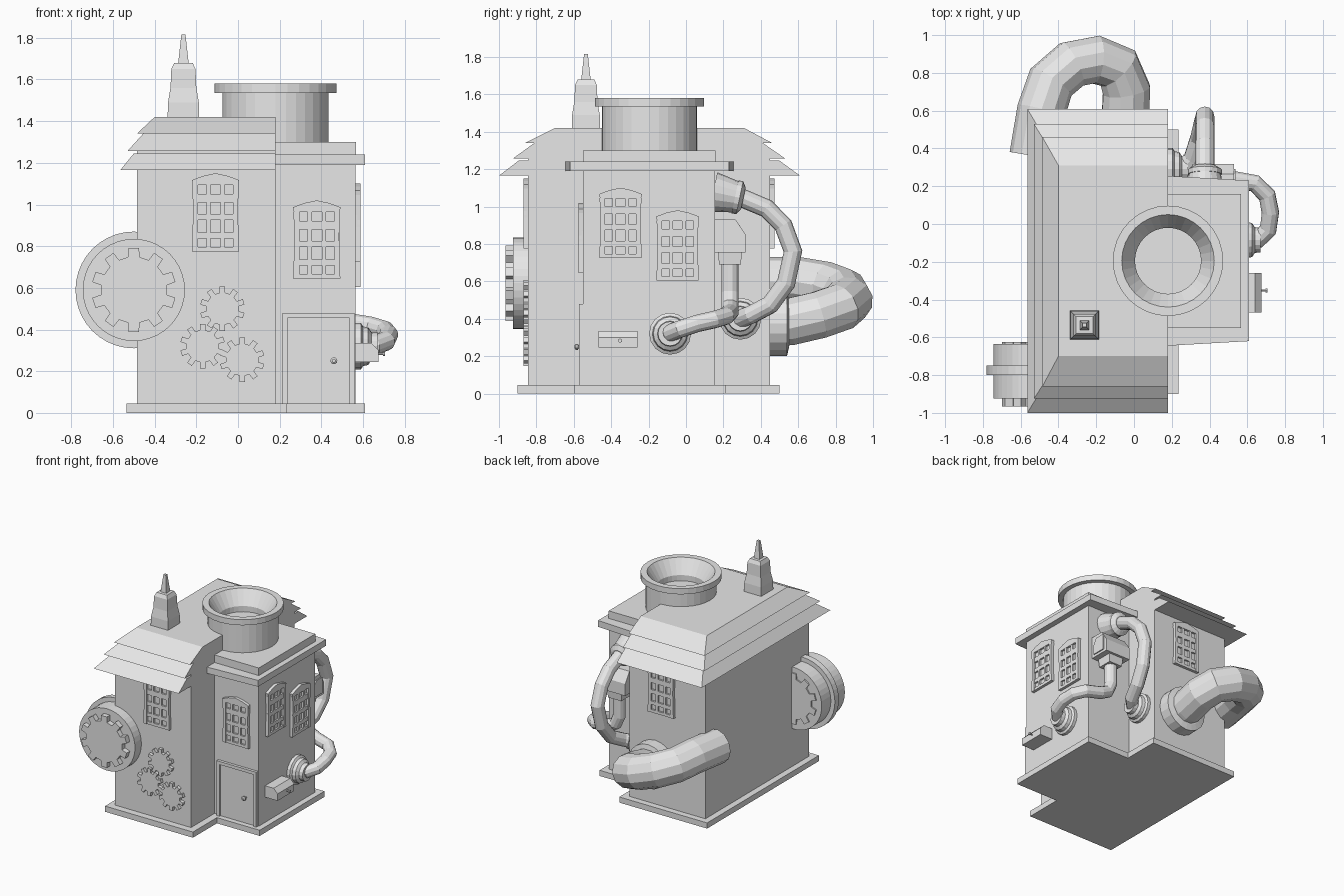
import bpy, bmesh, math
from mathutils import Matrix, Vector

if "Cube" in bpy.data.objects:
    bpy.data.objects.remove(bpy.data.objects["Cube"])

GREY = bpy.data.materials.new("light grey")
GREY.diffuse_color = (0.8, 0.8, 0.8, 1)
GREY.use_nodes = True
GREY.node_tree.nodes["Principled BSDF"].inputs["Base Color"].default_value = GREY.diffuse_color


def finish(name, bm, mat=Matrix()):
    bmesh.ops.recalc_face_normals(bm, faces=bm.faces)
    me = bpy.data.meshes.new(name)
    bm.to_mesh(me)
    bm.free()
    me.transform(mat)
    me.materials.append(GREY)
    ob = bpy.data.objects.new(name, me)
    bpy.context.collection.objects.link(ob)
    return ob


def loft(name, rings, mat=Matrix()):
    """Skin equal-length rings of points and cap both ends."""
    bm = bmesh.new()
    vs = [[bm.verts.new(p) for p in ring] for ring in rings]
    n = len(vs[0])
    for a, b in zip(vs, vs[1:]):
        for i in range(n):
            j = (i + 1) % n
            bm.faces.new((a[i], a[j], b[j], b[i]))
    bm.faces.new(vs[0])
    bm.faces.new(vs[-1])
    return finish(name, bm, mat)


def rect(x0, x1, y0, y1, z):
    return [(x0, y0, z), (x1, y0, z), (x1, y1, z), (x0, y1, z)]


def box(name, x0, x1, y0, y1, z0, z1, mat=Matrix()):
    return loft(name, [rect(x0, x1, y0, y1, z0), rect(x0, x1, y0, y1, z1)], mat)


def prism(name, pts, d0, d1, mat=Matrix()):
    return loft(name, [[(u, v, d) for u, v in pts] for d in (d0, d1)], mat)


def lathe(name, profile, sides, mat=Matrix(), turn=0.0):
    angles = [turn + 2 * math.pi * i / sides for i in range(sides)]
    return loft(name, [[(r * math.cos(a), r * math.sin(a), z) for a in angles]
                       for r, z in profile], mat)


def wall(x, y, z, deg):
    """Local x runs along a wall, y up, z outward; 0 = front, 90 = right, 180 = back."""
    return (Matrix.Translation((x, y, z)) @ Matrix.Rotation(math.radians(deg), 4, 'Z')
            @ Matrix.Rotation(math.pi / 2, 4, 'X'))


def tube(name, pts, r):
    cu = bpy.data.curves.new(name, 'CURVE')
    cu.dimensions = '3D'
    cu.bevel_depth = r
    cu.bevel_resolution = 4
    cu.use_fill_caps = True
    sp = cu.splines.new('POLY')
    sp.points.add(len(pts) - 1)
    for p, co in zip(sp.points, pts):
        p.co = (*co, 1)
    sp.use_smooth = False
    cu.materials.append(GREY)
    ob = bpy.data.objects.new(name, cu)
    bpy.context.collection.objects.link(ob)
    bpy.ops.object.select_all(action='DESELECT')
    bpy.context.view_layer.objects.active = ob
    ob.select_set(True)
    bpy.ops.object.convert(target='MESH')


def gear(name, teeth, r_in, r_out, depth, mat):
    pts = []
    for i in range(teeth):
        for f, r in ((-.27, r_in), (-.2, r_out), (.2, r_out), (.27, r_in)):
            a = 2 * math.pi * (i + f) / teeth + math.pi / 2
            pts.append((r * math.cos(a), r * math.sin(a)))
    prism(name, pts, -.01, depth, mat)


def window(mat):
    """Arched window: thin pane plate with raised bars, origin at bottom centre."""
    arch = [(-.11, .318), (.11, .318), (.114, .342), (.06, .362), (0, .375),
            (-.06, .362), (-.114, .342)]
    box("window_pane", -.108, .108, 0, .33, -.01, .008, mat)
    prism("window_arch", arch, -.01, .024, mat)
    for z0, z1 in ((0, .022), (.062, .09), (.15, .18), (.235, .275)):
        box("window_crossbar", -.108, .108, z0, z1, -.01, .022, mat)
    for s in (-1, 1):
        prism("window_side", [(s * .084, 0), (s * .113, 0), (s * .107, .2),
                              (s * .112, .32), (s * .084, .32)], -.01, .024, mat)
        box("window_bar", s * .034 - .01, s * .034 + .01, 0, .32, -.01, .022, mat)


# Plinth and walls
box("main_base", -.535, .235, -.90, .50, 0, .045)
box("tower_base", .20, .61, -.60, .21, 0, .045)
box("main_walls", -.485, .18, -.845, .45, .04, 1.30)
box("tower_walls", .15, .565, -.55, .155, .04, 1.20)

# Tower cornice and flat roof
trim = [(.17, -.645), (.61, -.62), (.61, .23), (.17, .255)]
prism("tower_cornice", trim, 1.19, 1.24)
box("tower_roof", .17, .567, -.55, .158, 1.23, 1.30)

# Three overlapping roof tiers, cut flat on the tower side
for lo, hi in (((-.565, -1.0, .61, 1.165), (-.50, -.895, .50, 1.245)),
               ((-.53, -.925, .53, 1.257), (-.455, -.81, .41, 1.34)),
               ((-.485, -.86, .46, 1.34), (-.40, -.70, .31, 1.42))):
    loft("roof_tier", [rect(x, .18, y0, y1, z) for x, y0, y1, z in (lo, hi)])

# Wide round chimney with a funnel opening
lathe("chimney", [(.255, 1.27), (.255, 1.535), (.292, 1.535), (.292, 1.58), (.245, 1.58),
                  (.175, 1.47), (.175, 1.425)], 32, Matrix.Translation((.18, -.195, 0)))

# Square spire on the roof
q = math.sqrt(2)
lathe("spire", [(r * q, z) for r, z in ((.076, 1.41), (.074, 1.49), (.062, 1.56), (.058, 1.65),
                                       (.045, 1.678), (.025, 1.68), (.01, 1.815))],
      4, Matrix.Translation((-.262, -.535, 0)), math.pi / 4)

# Round drum at the front left corner with its big gear
drum = wall(-.50, -.635, .59, 0)
lathe("drum", [(.245, 0), (.245, .115), (.28, .115), (.28, .165), (.245, .165), (.245, .29)],
      40, drum)
gear("drum_gear", 10, .16, .203, .33, drum)

# Small gears on the front wall
for x, z in ((-.075, .50), (-.17, .32), (.02, .255)):
    gear("wall_gear", 10, .078, .108, .025, wall(x, -.845, z, 0))

# Windows
for loc in ((-.108, -.845, .775, 0), (.378, -.55, .645, 0), (.565, -.35, .725, 90),
            (.565, -.045, .605, 90), (-.108, .45, .775, 180)):
    window(wall(*loc))

# Door
box("door_panel", .23, .54, -.558, -.54, .045, .46)
box("door_post", .213, .237, -.572, -.54, .045, .48)
box("door_post", .535, .56, -.572, -.54, .045, .48)
box("door_lintel", .213, .56, -.572, -.54, .455, .48)
lathe("door_knob", [(.008, 0), (.008, .015), (.017, .02), (.017, .032), (.008, .038)], 10,
      wall(.46, -.558, .25, 0))

# Letter box on the right wall
loft("letter_box", [[(x, y, z) for x, z in ((.55, .245), (.675, .245), (.675, .30), (.64, .335),
                                           (.55, .335))] for y in (-.468, -.26)])
lathe("letter_box_knob", [(.006, 0), (.006, .025), (.011, .025), (.011, .034)], 8,
      wall(.672, -.352, .283, 90))

# Pipe sockets
SOCKET = [(.112, -.01), (.112, .025), (.095, .035), (.09, .06), (.068, .075), (.065, .105)]
lathe("side_socket", SOCKET, 16, wall(.565, -.085, .32, 90))
lathe("low_socket", SOCKET, 16, wall(.18, .29, .40, 90))
lathe("high_socket", [(.108, -.01), (.085, .11), (.09, .11), (.09, .135), (.06, .155)], 16,
      wall(.375, .155, 1.075, 180) @ Matrix.Rotation(math.radians(12), 4, 'X'))
lathe("large_socket", [(.175, -.01), (.175, .09), (.13, .10)], 20, wall(-.045, .45, .375, 180))

# Pipes
tube("large_pipe", [(-.53, .36, .60), (-.49, .60, .60), (-.44, .75, .575), (-.33, .845, .54),
                    (-.20, .87, .50), (-.085, .825, .46), (-.04, .71, .42), (-.045, .56, .385),
                    (-.045, .44, .375)], .13)
tube("loop_pipe", [(.375, .20, 1.065), (.375, .30, 1.045), (.375, .43, .99), (.375, .52, .90),
                   (.375, .572, .76), (.365, .535, .59), (.345, .45, .475), (.31, .345, .42),
                   (.26, .295, .40), (.19, .29, .40)], .05)
tube("side_pipe", [(.57, -.085, .32), (.66, -.08, .325), (.71, -.03, .345), (.722, .06, .375),
                   (.705, .15, .395), (.64, .215, .415), (.52, .235, .435), (.45, .235, .47),
                   (.42, .235, .54), (.42, .235, .72)], .047)

# Meter box on the back of the tower, tapering down to the side pipe
loft("meter_box", [[(x, y, z) for y, z in ((.14, .755), (.318, .755), (.318, .85), (.265, .93),
                                          (.14, .93))] for x in (.31, .53)])
loft("meter_neck", [rect(.42 - h, .42 + h, .235 - h, .235 + h, z)
                    for h, z in ((.058, .69), (.064, .76))])
prism("meter_plate", [(-.29, .775), (-.18, .775), (-.18, .845), (-.21, .90), (-.29, .90)],
      0, .008, wall(.53, 0, 0, 90) @ Matrix.Scale(-1, 4, (1, 0, 0)))
